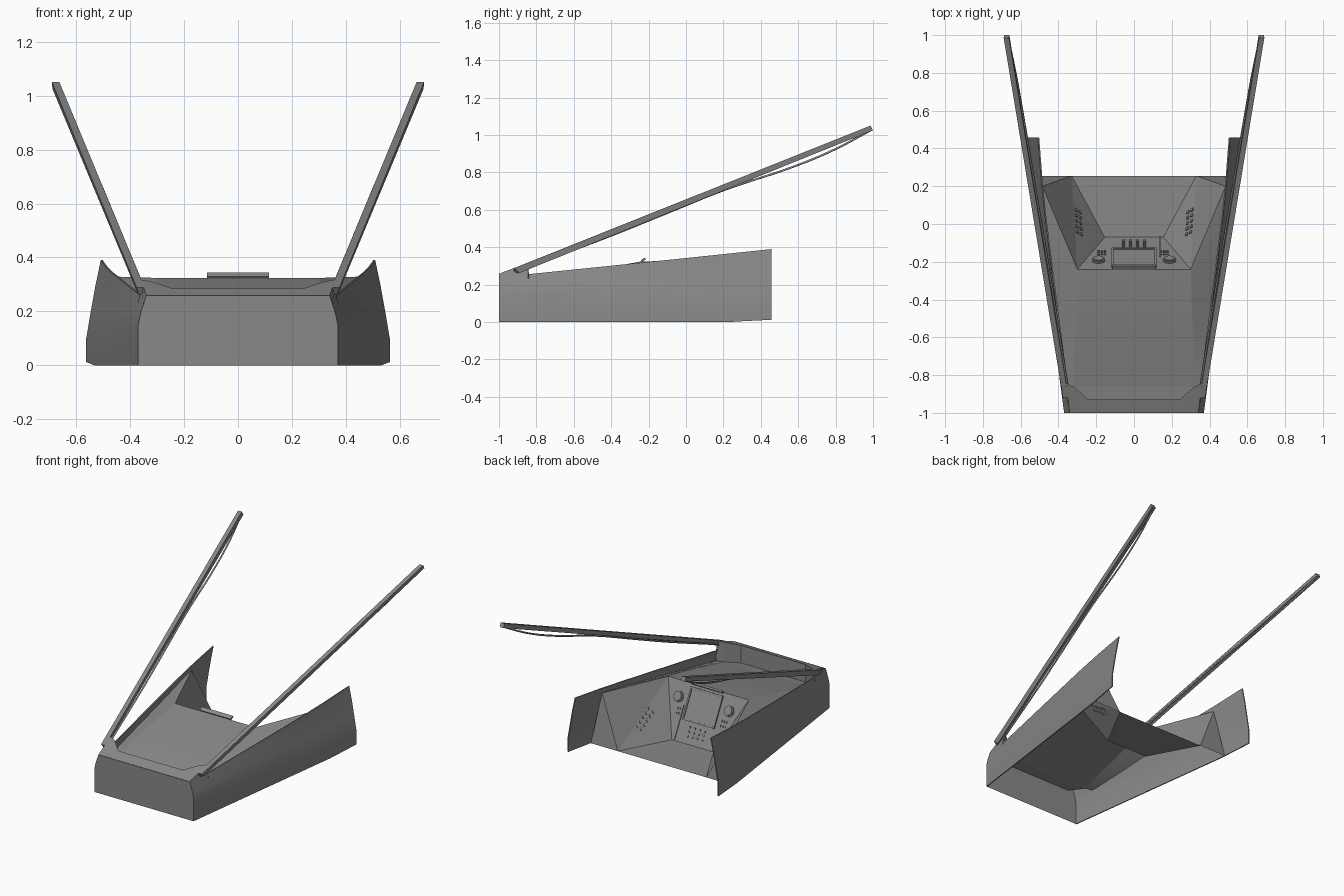
import bpy, bmesh, math
from mathutils import Vector, Matrix

if "Cube" in bpy.data.objects:
    bpy.data.objects.remove(bpy.data.objects["Cube"])

grey = bpy.data.materials.new("dark_grey")
grey.diffuse_color = (.25, .25, .25, 1)
grey.use_nodes = True
grey.node_tree.nodes["Principled BSDF"].inputs["Base Color"].default_value = grey.diffuse_color


def finish(name, bm, mirror=False, smooth=None):
    me = bpy.data.meshes.new(name)
    bm.to_mesh(me)
    bm.free()
    me.materials.append(grey)
    ob = bpy.data.objects.new(name, me)
    bpy.context.collection.objects.link(ob)
    if mirror:
        ob.modifiers.new("mirror", 'MIRROR')
    if smooth:
        bpy.ops.object.select_all(action='DESELECT')
        ob.select_set(True)
        bpy.context.view_layer.objects.active = ob
        bpy.ops.object.shade_smooth_by_angle(angle=math.radians(smooth))
    return ob


def surface(name, verts, faces, **kw):
    bm = bmesh.new()
    vs = [bm.verts.new(v) for v in verts]
    for f in faces:
        bm.faces.new([vs[i] for i in f])
    return finish(name, bm, **kw)


def loft(name, rows, closed=False, **kw):
    n = len(rows[0])
    verts = [p for r in rows for p in r]
    faces = [(i * n + j, (i + 1) * n + j, (i + 1) * n + (j + 1) % n, i * n + (j + 1) % n)
             for i in range(len(rows) - 1) for j in range(n if closed else n - 1)]
    if closed:
        faces += [tuple(range(n)), tuple(range(len(verts) - 1, len(verts) - n - 1, -1))]
    return surface(name, verts, faces, **kw)


def frame(origin, down, normal):
    # local x = across, y = down the panel, z = out of the panel
    y = Vector(down).normalized()
    z = Vector(normal).normalized()
    m = Matrix((y.cross(z), y, z)).transposed().to_4x4()
    m.translation = Vector(origin)
    return m


def boxes(name, m, items, mirror=False):
    # each item: centre u, centre v, width, length, height above panel
    bm = bmesh.new()
    for u, v, w, l, h in items:
        bmesh.ops.create_cube(bm, size=1, matrix=m @ Matrix.Translation((u, v, h / 2 - .001))
                              @ Matrix.Diagonal((w, l, h + .002, 1)))
    return finish(name, bm, mirror)


# body side walls: thin leaning cross-section lofted front to back
front = [(.37, 0), (.37, .15), (.362, .19), (.351, .225), (.34, .258)]
back = [(.563, 0), (.563, .1), (.546, .2), (.528, .3), (.509, .39)]


def wall_row(y, top, bottom=0, bulge=0):
    f = (y + 1) / 1.46
    row = []
    for k, (a, b) in enumerate(zip(front, back)):
        z = top if k == 4 else max(min(a[1] + (b[1] - a[1]) * f, top), bottom)
        row.append((a[0] + (b[0] - a[0]) * f + (bulge if k == 4 else 0), y, z))
    return row + [(x - .007, y, z) for x, y, z in reversed(row)]


loft("side_wall", [wall_row(-1, .258), wall_row(-.845, .317), wall_row(-.84, .256),
                   wall_row(-.4, .301, 0, .006), wall_row(.02, .344, 0, .011), wall_row(.22, .365, 0, .009),
                   wall_row(.458, .39, .012)], closed=True, mirror=True, smooth=35)

# front plate
loft("front_plate", [[(-x, -1.001, z), (x, -1.001, z)] for x, z in front])

# rim rising from the body edge, then dropping into the recessed hood
surface("hood_rim",
        [(0, -1, .258), (.34, -1, .258), (.359, -.845, .317), (.32, -.86, .311), (.24, -.93, .284), (0, -.93, .284),
         (0, -.93, .165), (.24, -.93, .165), (.32, -.86, .178), (.37, -.845, .178)],
        [(0, 1, 4, 5), (1, 2, 3, 4), (5, 4, 7, 6), (4, 3, 8, 7), (3, 2, 9, 8)], mirror=True)

# hood: sheet rising back to the console
rows = [[(x, -.86, .178) for x in (0, .24, .32)]]
for i in range(1, 9):
    t = i / 8
    z = .178 + .146 * (.75 * t + .25 * math.sin(t * math.pi / 2))
    rows.append([(x, -.86 + .62 * t, z) for x in (0, .24, .32 - .02 * t)])
loft("hood", rows, mirror=True, smooth=35)
surface("hood_front", [(0, -.93, .165), (.24, -.93, .165), (.32, -.86, .178), (.24, -.86, .178), (0, -.86, .178)],
        [(0, 1, 3, 4), (1, 2, 3)], mirror=True)

# console, floor and side panels around the seat opening
T, C, F = (.30, -.24, .324), (.155, -.07, 0), (.33, .255, 0)
E, W1, W0, H = (.53, .255, 0), (.485, .2, .33), (.472, .02, .305), (.37, -.845, .178)
surface("console_panel", [(-T[0],) + T[1:], T, C, (-C[0],) + C[1:]], [(0, 3, 2, 1)])
surface("floor_panel", [(-C[0],) + C[1:], C, F, (-F[0],) + F[1:]], [(0, 1, 2, 3)])
surface("side_panel", [T, C, F], [(0, 1, 2)], mirror=True)
surface("side_shelf", [T, F, E, W1, W0], [(0, 1, 3), (1, 2, 3), (0, 3, 4)], mirror=True)
loft("hood_side", [[r[2], tuple(Vector(H).lerp(Vector(W0), i / 8))] for i, r in enumerate(rows)],
     mirror=True, smooth=35)

# roof pillars growing out of the rim
loft("roof_pillar",
     [[(.345, -.92, .262), (.37, -.89, .262), (.376, -.92, .288), (.346, -.92, .288)],
      [(.66, 1, 1.025), (.688, 1, 1.025), (.69, .986, 1.05), (.662, .986, 1.05)]],
     closed=True, mirror=True)

# wavy trim rails running under the pillars
cu = bpy.data.curves.new("pillar_rail", 'CURVE')
cu.dimensions = '3D'
cu.bevel_depth, cu.bevel_resolution, cu.resolution_u = .006, 1, 8
cu.materials.append(grey)
path = [(.352, -.86, .285), (.358, -.82, .302), (.424, -.4, .462), (.474, -.1, .583),
        (.525, .2, .704), (.592, .6, .84), (.628, .8, .925), (.668, .99, 1.027)]
sp = cu.splines.new('BEZIER')
sp.bezier_points.add(len(path) - 1)
for bp, p in zip(sp.bezier_points, path):
    bp.co = p
    bp.handle_left_type = bp.handle_right_type = 'AUTO'
rail = bpy.data.objects.new("pillar_rail", cu)
bpy.context.collection.objects.link(rail)
rail.modifiers.new("mirror", 'MIRROR')

# console instruments (panel frame starts at the top centre of the console)
con = frame((0, -.24, .324), (0, .17, -.324), (0, .324, .17))
boxes("screen", con, [(0, .125, .22, .19, .004)])
boxes("screen_bezel", con, [(0, .026, .236, .012, .012), (0, .224, .236, .01, .01),
                            (-.114, .125, .01, .2, .01), (.114, .125, .01, .2, .01)])
boxes("screen_hood", frame((0, -.226, .329), (0, 1, .7), (0, -.7, 1)), [(0, 0, .23, .026, .01)])
boxes("console_buttons", con,
      [(u, v, .016, .012, .007) for u in (-.055, -.018, .018, .055) for v in (.262, .29, .318)]
      + [(s + d, v, .012, .012, .007) for s in (-.17, .16) for d in (-.017, 0, .017) for v in (.17, .2)])
boxes("lever_slot", con, [(.137, .25, .006, .22, .006)])

# dials
bm = bmesh.new()
for r, h in ((.034, .01), (.026, .016)):
    bmesh.ops.create_cone(bm, cap_ends=True, segments=20, radius1=r, radius2=r, depth=h,
                          matrix=con @ Matrix.Translation((.188, .1, h / 2)))
finish("dial", bm, mirror=True, smooth=35)

# side panel buttons
t, c, f = Vector(T), Vector(C), Vector(F)
n = (c - t).cross(f - t)
if n.x > 0:
    n = -n
side = frame(t * .41 + c * .13 + f * .46, f - t, n)
boxes("side_buttons", side,
      [(u, v, .016, .016, .006) for u in (-.016, .016) for v in (-.07, -.035, 0, .035, .07)], mirror=True)
